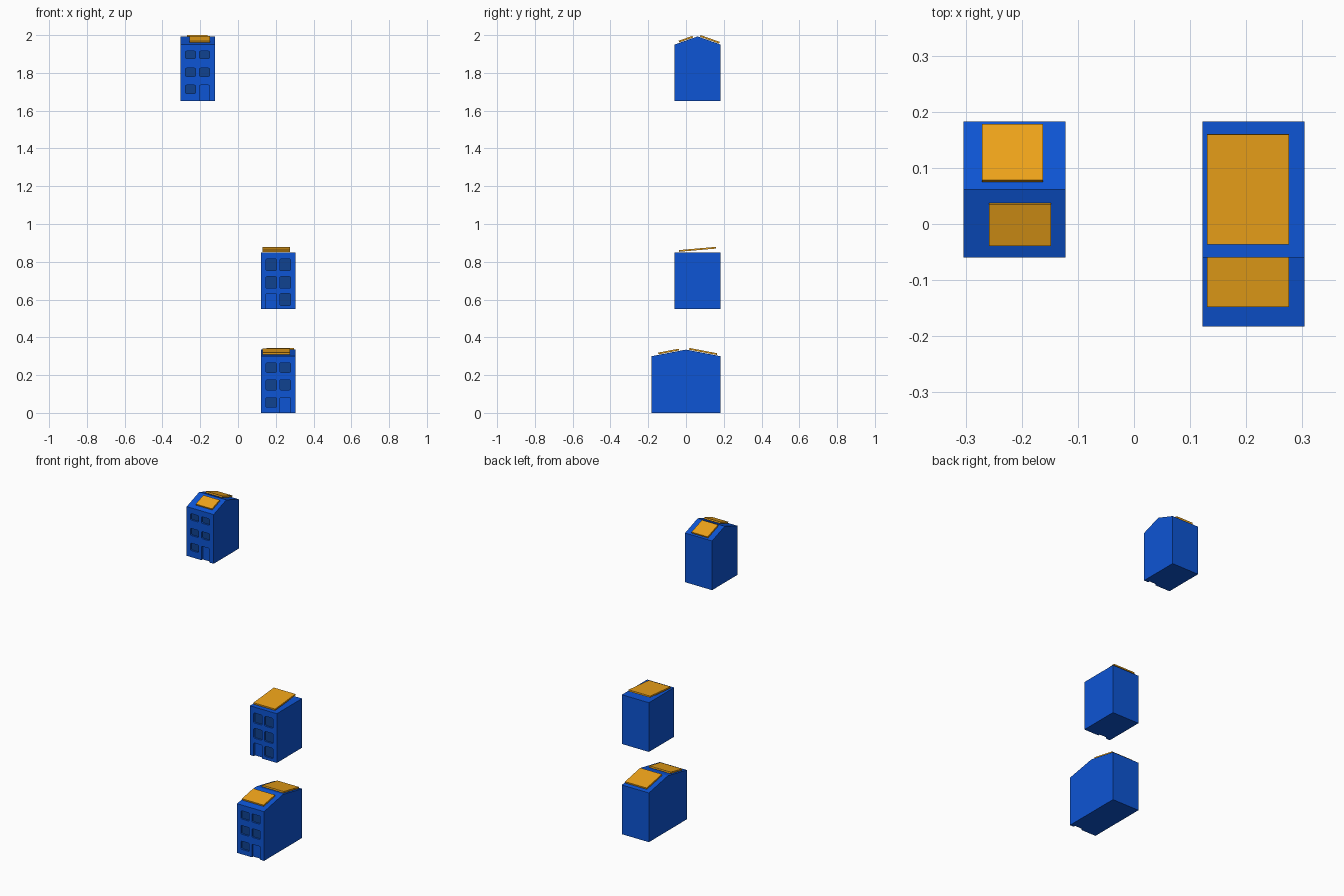
import bpy, bmesh, math
from mathutils import Vector

if "Cube" in bpy.data.objects:
    bpy.data.objects.remove(bpy.data.objects["Cube"])


def material(name, rgb):
    m = bpy.data.materials.new(name)
    m.diffuse_color = (*rgb, 1)
    m.use_nodes = True
    m.node_tree.nodes["Principled BSDF"].inputs["Base Color"].default_value = m.diffuse_color
    return m


WALL = material("wall_blue", (0.004, 0.09, 0.66))
GLASS = material("window_blue", (0.005, 0.055, 0.28))
SOLAR = material("panel_orange", (0.86, 0.37, 0.01))


def add_prism(bm, points, offset):
    """Cap a closed outline and extrude it along offset."""
    face = bm.faces.new([bm.verts.new(p) for p in points])
    ext = bmesh.ops.extrude_face_region(bm, geom=[face])["geom"]
    bmesh.ops.translate(bm, vec=Vector(offset),
                        verts=[v for v in ext if isinstance(v, bmesh.types.BMVert)])


def finish(bm, name, mat):
    bmesh.ops.recalc_face_normals(bm, faces=bm.faces)
    mesh = bpy.data.meshes.new(name)
    bm.to_mesh(mesh)
    bm.free()
    mesh.materials.append(mat)
    ob = bpy.data.objects.new(name, mesh)
    bpy.context.collection.objects.link(ob)
    return ob


def side_prism(name, profile, x0, x1, mat):
    """Extrude a (y, z) profile from x0 to x1."""
    bm = bmesh.new()
    add_prism(bm, [(x0, y, z) for y, z in profile], (x1 - x0, 0, 0))
    return finish(bm, name, mat)


def openings(name, rects, y0, y1, mat, r=0.006):
    """Rounded rectangles (x0, x1, z0, z1) extruded from y0 to y1."""
    bm = bmesh.new()
    for x0, x1, z0, z1 in rects:
        pts = []
        corners = [(x1 - r, z1 - r), (x0 + r, z1 - r), (x0 + r, z0 + r), (x1 - r, z0 + r)]
        for i, (cx, cz) in enumerate(corners):
            for k in range(4):
                a = math.radians(90 * i + 30 * k)
                pts.append((cx + r * math.cos(a), y0, cz + r * math.sin(a)))
        add_prism(bm, pts, (0, y1 - y0, 0))
    return finish(bm, name, mat)


def house(name, x0, y0, base, roof, cols, rows, door_col):
    """Walls and roof with recessed windows; the door replaces one ground floor window."""
    body = side_prism(name + "_body", [(y0, base), (0.183, base)] + roof, x0, x0 + 0.182, WALL)
    windows = [(*c, *r) for i, r in enumerate(rows) for j, c in enumerate(cols)
               if not (i == 0 and j == door_col)]
    door = (*cols[door_col], base - 0.03, rows[0][1])
    cutter = openings(name + "_cutter", windows + [door], y0 - 0.02, y0 + 0.012, WALL)
    cutter.hide_render = True
    mod = body.modifiers.new("openings", "BOOLEAN")
    mod.operation, mod.solver, mod.object = "DIFFERENCE", "EXACT", cutter
    bpy.context.view_layer.objects.active = body
    bpy.ops.object.modifier_apply(modifier=mod.name)
    bpy.data.objects.remove(cutter)
    openings(name + "_windows", windows, y0 + 0.01, y0 + 0.0125, GLASS)


def panel(name, x0, x1, a, b, t=0.009):
    """Tilted slab whose underside runs from a to b in (y, z), a in front."""
    a, b = Vector(a), Vector(b)
    d = (b - a).normalized()
    n = Vector((-d.y, d.x)) * t
    side_prism(name, [a, b, b + n, a + n], x0, x1, SOLAR)


def roof_panel(name, x0, x1, ya, yb, ridge, slope, lift=0.003):
    """Panel lying parallel to a gable slope."""
    z = lambda y: ridge[1] - slope * abs(y - ridge[0]) + lift
    panel(name, x0, x1, (ya, z(ya)), (yb, z(yb)))


# Top house: small gable
house("top_house", -0.304, -0.06, 1.65,
      [(0.183, 1.95), (0.0615, 1.993), (-0.06, 1.95)],
      [(-0.278, -0.225), (-0.204, -0.151)],
      [(1.69, 1.735), (1.782, 1.825), (1.876, 1.915)], 1)
top_ridge = (0.0615, 1.993)
roof_panel("top_front_panel", -0.258, -0.148, -0.036, 0.0375, top_ridge, 0.354)
roof_panel("top_back_panel", -0.271, -0.162, 0.075, 0.175, top_ridge, 0.354)

# Middle house: flat roof with one tilted panel
right_cols = [(0.148, 0.204), (0.222, 0.278)]
house("middle_house", 0.122, -0.06, 0.55, [(0.183, 0.85), (-0.06, 0.85)], right_cols,
      [(0.568, 0.631), (0.66, 0.721), (0.753, 0.814)], 0)
panel("middle_panel", 0.13, 0.276, (-0.036, 0.853), (0.16, 0.870))

# Bottom house: deep gable
house("bottom_house", 0.122, -0.183, 0.0,
      [(0.183, 0.30), (0.0, 0.335), (-0.183, 0.30)], right_cols,
      [(0.03, 0.08), (0.122, 0.175), (0.215, 0.265)], 1)
bottom_ridge = (0.0, 0.335)
roof_panel("bottom_front_panel", 0.13, 0.276, -0.146, -0.037, bottom_ridge, 0.191)
roof_panel("bottom_back_panel", 0.15, 0.296, 0.016, 0.163, bottom_ridge, 0.191)
